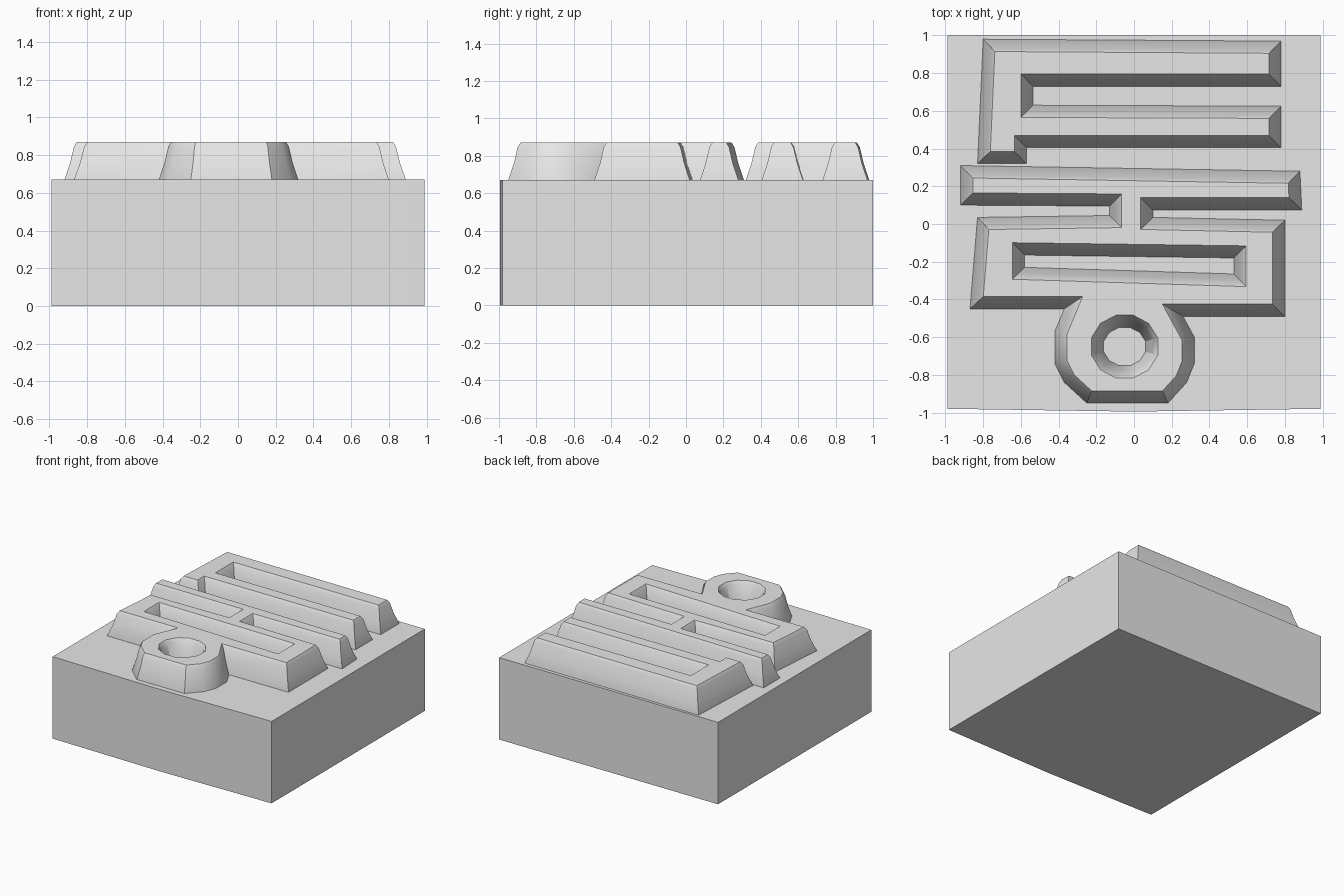
import bpy, bmesh, math
from mathutils import Vector

cube = bpy.data.objects.get("Cube")
if cube:
    bpy.data.objects.remove(cube, do_unlink=True)

grey = bpy.data.materials.new("plain_grey")
grey.use_nodes = True
grey.diffuse_color = (0.8, 0.8, 0.8, 1)
grey.node_tree.nodes["Principled BSDF"].inputs["Base Color"].default_value = (0.8, 0.8, 0.8, 1)


def offset(points, d):
    """Move each side of a counter-clockwise outline inwards by d, with mitred corners."""
    pts = [Vector(p) for p in points]
    moved = []
    for i, p in enumerate(pts):
        a = (p - pts[i - 1]).normalized()
        b = (pts[(i + 1) % len(pts)] - p).normalized()
        na, nb = Vector((-a.y, a.x)), Vector((-b.y, b.x))
        moved.append(p + (na + nb) * d / (1 + na.dot(nb)))
    return moved


def relief(name, profile, outline, holes=()):
    """Loft the outline and its holes through the (inset, height) steps and cap both ends."""
    bm = bmesh.new()
    caps = {0: [], len(profile) - 1: []}
    for loop, sign in [(outline, 1)] + [(h, -1) for h in holes]:
        rings = [[bm.verts.new((p.x, p.y, z)) for p in offset(loop, sign * d)]
                 for d, z in profile]
        n = len(loop)
        for low, high in zip(rings, rings[1:]):
            for i in range(n):
                j = (i + 1) % n
                bm.faces.new((low[i], low[j], high[j], high[i]))
        for level, edges in caps.items():
            ring = rings[level]
            edges += [bm.edges.get((ring[i - 1], ring[i])) for i in range(n)]
    for edges in caps.values():
        bmesh.ops.triangle_fill(bm, use_beauty=True, edges=edges)
    bmesh.ops.recalc_face_normals(bm, faces=bm.faces)
    mesh = bpy.data.meshes.new(name)
    bm.to_mesh(mesh)
    bm.free()
    mesh.materials.append(grey)
    obj = bpy.data.objects.new(name, mesh)
    bpy.context.collection.objects.link(obj)
    bpy.ops.object.select_all(action="DESELECT")
    obj.select_set(True)
    bpy.context.view_layer.objects.active = obj
    bpy.ops.object.shade_smooth_by_angle(angle=math.radians(30))
    return obj


# Block with a very slightly bowed front
BLOCK_TOP = 0.67
relief("block", [(0, 0), (0, BLOCK_TOP)],
       [(-0.99, -0.98), (0, -0.995), (0.99, -0.98), (0.99, 1), (-0.99, 1)])

# Sloping wall with a softened top edge, sunk a little into the block
WALL = [(0, 0.66), (0, BLOCK_TOP), (0.03, 0.76), (0.05, 0.845), (0.065, 0.87)]

# Rear mark: two bars joined by a spine on the left
relief("rear_raised_mark", WALL,
       [(-0.83, 0.32), (-0.57, 0.32), (-0.57, 0.405), (0.78, 0.405), (0.78, 0.625),
        (-0.535, 0.63), (-0.535, 0.73), (0.78, 0.73), (0.78, 0.97), (-0.8, 0.98)])

# Front mark: crossbar, short stem, slotted frame and round ring
slot = [(-0.58, -0.23), (-0.58, -0.165), (0.53, -0.18), (0.53, -0.265)][::-1]
ring_hole = [(-0.05 + 0.115 * math.cos(a), -0.65 + 0.105 * math.sin(a))
             for a in (math.pi / 6 * (k + 0.5) for k in range(12))]
relief("front_raised_mark", WALL,
       [(-0.42, -0.74), (-0.37, -0.84), (-0.25, -0.95), (0.18, -0.95), (0.28, -0.84),
        (0.32, -0.74), (0.32, -0.6), (0.26, -0.49), (0.8, -0.49), (0.8, 0.02),
        (0.1, 0.035), (0.1, 0.075), (0.89, 0.075), (0.88, 0.28), (-0.92, 0.31),
        (-0.92, 0.1), (-0.13, 0.095), (-0.13, 0.045), (-0.83, 0.035), (-0.87, -0.45),
        (-0.37, -0.45), (-0.42, -0.57)],
       [slot, ring_hole])
